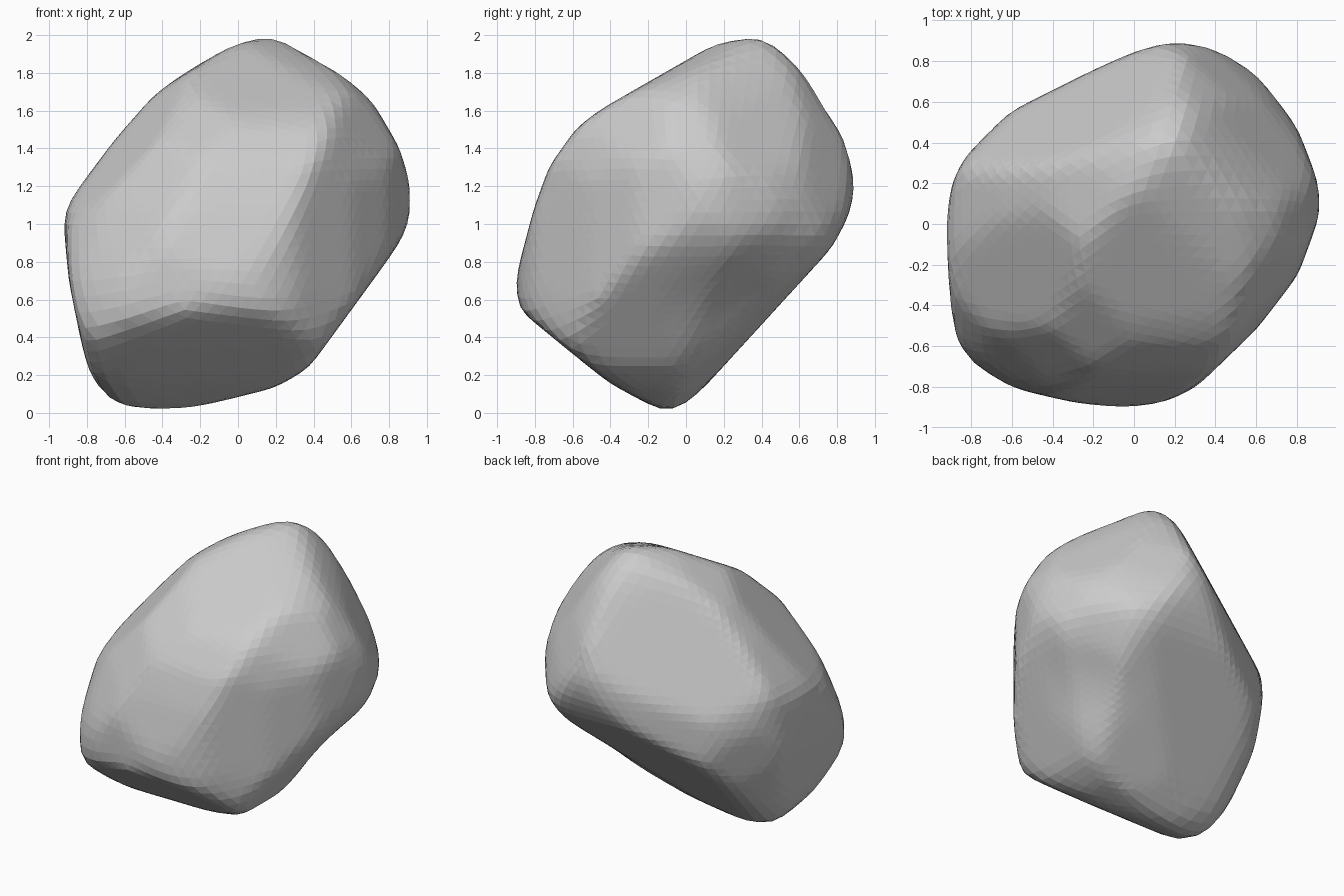
import bpy
import bmesh
from math import radians, sin, cos
from mathutils import Vector

default_cube = bpy.data.objects.get("Cube")
if default_cube:
    bpy.data.objects.remove(default_cube, do_unlink=True)


def make_material(name, colour):
    material = bpy.data.materials.new(name)
    material.use_nodes = True
    material.diffuse_color = colour
    material.node_tree.nodes["Principled BSDF"].inputs["Base Color"].default_value = colour
    return material


def cutting_planes(turn, tilt, outline):
    """Planes (normal, distance) along the edges of an outline drawn on a turned, tilted sheet."""
    turn, tilt = radians(turn), radians(tilt)
    across = Vector((cos(turn), sin(turn), 0))
    facing = Vector((sin(turn), -cos(turn), 0))
    upward = Vector((0, 0, cos(tilt))) - facing * sin(tilt)
    points = [Vector(point) for point in outline]
    planes = []
    for start, end in zip(points, points[1:] + points[:1]):
        edge = (end - start).normalized()
        normal = Vector((edge.y, -edge.x))
        if normal.dot(start + end) < 0:
            normal.negate()
        distance = max(normal.dot(point) for point in points)
        planes.append((across * normal.x + upward * normal.y, distance + WEAR))
    return planes


def press_dent(bm, centre, radius, depth):
    """Push the surface around a point gently inward."""
    centre = Vector(centre)
    inward = -centre.normalized()
    for vert in bm.verts:
        nearness = 1 - (vert.co - centre).length_squared / radius ** 2
        if nearness > 0:
            vert.co += inward * depth * nearness ** 2


# Stone left on for the smoothing to wear away
WEAR = .006

# Outlines of the boulder, measured from its middle
FRONT = [(-.64, -.98), (-.47, -1), (-.3, -.985), (.2, -.86), (.37, -.76), (.47, -.62),
         (.85, -.1), (.91, .03), (.91, .2), (.85, .4), (.7, .66), (.5, .88), (.35, .98),
         (.2, 1), (0, .96), (-.2, .86), (-.45, .67), (-.6, .47), (-.8, .24), (-.9, .1),
         (-.92, .02), (-.89, -.3), (-.83, -.6), (-.78, -.8)]
SIDE = [(-.1, -1), (0, -.96), (.13, -.82), (.77, -.12), (.86, .05), (.89, .2), (.84, .45),
        (.7, .77), (.62, .88), (.5, 1), (.4, 1), (.2, .98), (-.2, .8), (-.58, .5),
        (-.72, .3), (-.8, .08), (-.9, -.3), (-.88, -.45), (-.6, -.68), (-.4, -.84)]
PLAN = [(.2, .9), (.4, .86), (.6, .74), (.8, .47), (.9, .2), (.91, .05), (.8, -.25),
        (.6, -.51), (.3, -.8), (.15, -.87), (-.05, -.9), (-.3, -.87), (-.6, -.8),
        (-.84, -.65), (-.89, -.55), (-.92, 0), (-.89, .2), (-.8, .38), (-.6, .55),
        (-.2, .75), (0, .84)]
RIGHT_DIAGONAL = [(.44, 1), (.61, .83), (.76, .57), (.88, .27), (.94, .04), (.94, -.04),
                  (.74, -.3), (.08, -.96), (-.2, -.91), (-.71, -.8), (-1.05, -.64),
                  (-1.06, -.45), (-1.01, -.19), (-.87, .16), (-.58, .45), (-.25, .78),
                  (.08, .92), (.31, .98)]
LEFT_DIAGONAL = [(-.39, .88), (-.14, .85), (.38, .65), (.64, .44), (.84, .11), (.98, -.19),
                 (1.05, -.42), (1.04, -.58), (.81, -.88), (.58, -1.04), (.36, -1.02),
                 (.02, -.83), (-.84, -.23), (-.93, -.11), (-.95, .04), (-.87, .31),
                 (-.64, .67), (-.49, .83)]
REAR_DIAGONAL = [(.16, 1.08), (.3, .98), (.41, .7), (.68, .24), (.81, -.02), (.82, -.19),
                 (.74, -.54), (.58, -.88), (.39, -1.14), (.28, -1.18), (.09, -1.09),
                 (-.67, -.75), (-.76, -.65), (-.79, -.35), (-.8, .17), (-.74, .44),
                 (-.57, .75), (-.18, .99)]

planes = []
for turn, tilt, outline in ((0, 0, FRONT), (90, 0, SIDE), (0, 90, PLAN),
                            (45, 22, RIGHT_DIAGONAL), (225, 22, LEFT_DIAGONAL),
                            (135, -22, REAR_DIAGONAL)):
    planes += cutting_planes(turn, tilt, outline)

# Boulder: a ball carved back to the nearest cutting plane
bm = bmesh.new()
bmesh.ops.create_icosphere(bm, subdivisions=5, radius=1)
for vert in bm.verts:
    ray = vert.co.normalized()
    reach = min(dist / normal.dot(ray) for normal, dist in planes if normal.dot(ray) > .05)
    vert.co = ray * reach

# Hollow under the overhang
press_dent(bm, (.58, .22, -.42), .4, .03)

# Worn edges
for _ in range(2):
    bmesh.ops.smooth_vert(bm, verts=bm.verts, factor=.5,
                          use_axis_x=True, use_axis_y=True, use_axis_z=True)

# Raise it onto the ground
bmesh.ops.translate(bm, verts=bm.verts, vec=(0, 0, 1))

bmesh.ops.recalc_face_normals(bm, faces=bm.faces)
mesh = bpy.data.meshes.new("boulder")
bm.to_mesh(mesh)
bm.free()
mesh.materials.append(make_material("stone grey", (.6, .6, .6, 1)))
boulder = bpy.data.objects.new("boulder", mesh)
bpy.context.collection.objects.link(boulder)
